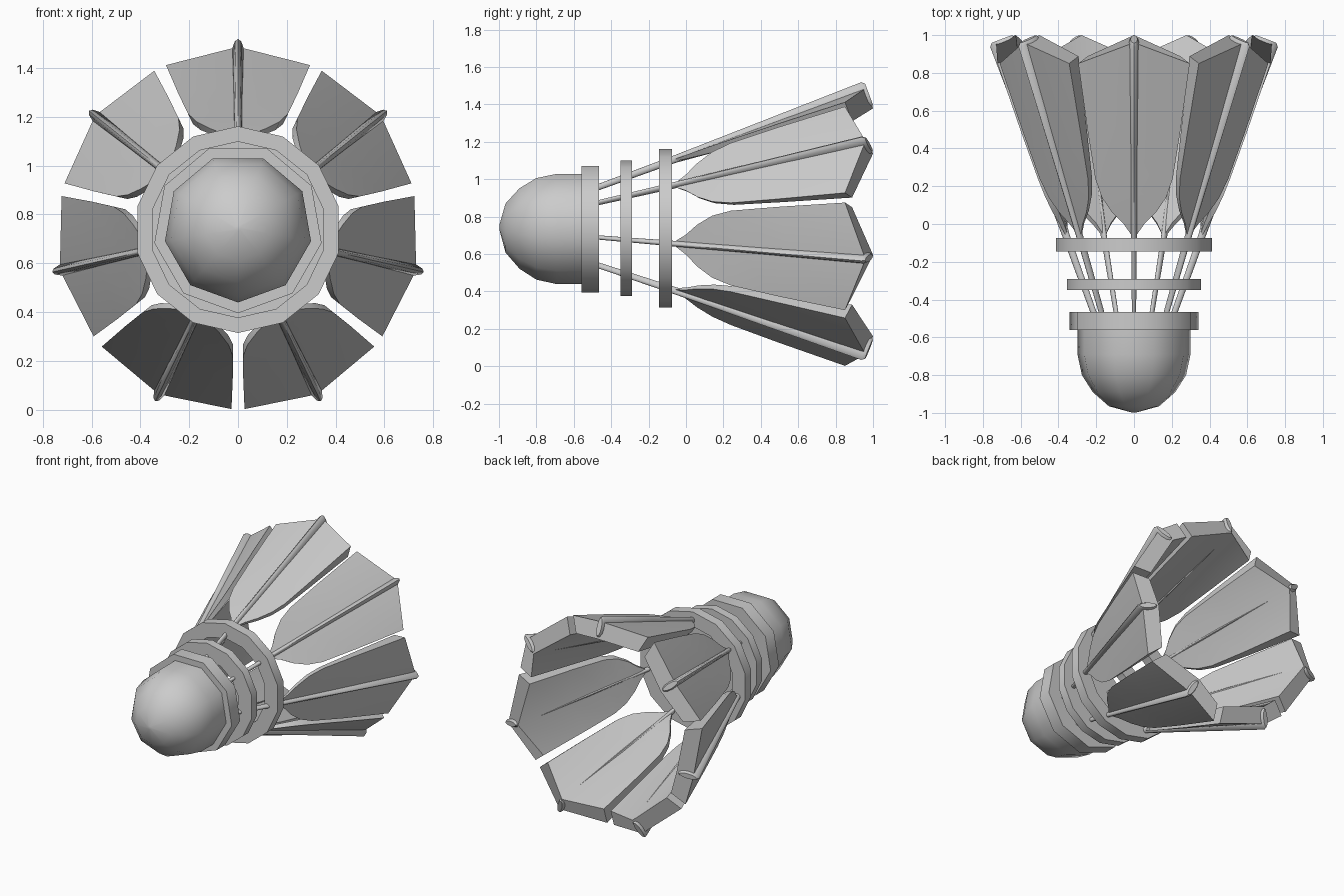
import bpy, bmesh, math

if "Cube" in bpy.data.objects:
    bpy.data.objects.remove(bpy.data.objects["Cube"])

CZ = 0.7375          # height of the long axis
FEATHERS = 7


def polar(r, y, a, cz=CZ):
    return (r * math.sin(a), y, cz + r * math.cos(a))


def finish(name, bm, smooth=None):
    bmesh.ops.remove_doubles(bm, verts=bm.verts, dist=1e-5)
    bmesh.ops.recalc_face_normals(bm, faces=bm.faces)
    me = bpy.data.meshes.new(name)
    bm.to_mesh(me)
    bm.free()
    ob = bpy.data.objects.new(name, me)
    bpy.context.collection.objects.link(ob)
    if smooth:
        bpy.ops.object.select_all(action='DESELECT')
        ob.select_set(True)
        bpy.context.view_layer.objects.active = ob
        bpy.ops.object.shade_smooth_by_angle(angle=math.radians(smooth))
    return ob


def loft(bm, loops, caps=True):
    rings = [[bm.verts.new(p) for p in loop] for loop in loops]
    n = len(rings[0])
    for a, b in zip(rings, rings[1:]):
        for i in range(n):
            j = (i + 1) % n
            bm.faces.new((a[i], a[j], b[j], b[i]))
    if caps:
        bm.faces.new(rings[0])
        bm.faces.new(rings[-1])


def lathe(name, profile, sides, offset=0.0, cz=CZ, closed=False, smooth=None):
    bm = bmesh.new()
    angles = [offset + 2 * math.pi * i / sides for i in range(sides)]
    pts = profile + profile[:1] if closed else profile
    loft(bm, [[polar(r, y, a, cz) for a in angles] for y, r in pts], not closed)
    return finish(name, bm, smooth)


# Cork: nine-sided dome and its flat collar
lathe("cork", [(-0.998, 0.012), (-0.965, 0.135), (-0.89, 0.222), (-0.80, 0.28),
               (-0.69, 0.304), (-0.52, 0.304)], 9, math.pi / 9, 0.743, smooth=50)
lathe("cork_collar", [(-0.56, 0.348), (-0.465, 0.348)], 9, math.pi / 9, 0.743,
      smooth=50)

# Binding rings around the stems
for name, y0, y1, r0, r1 in (("small_ring", -0.35, -0.29, 0.25, 0.3625),
                             ("large_ring", -0.145, -0.075, 0.32, 0.4235)):
    lathe(name, [(y0, r0), (y0, r1), (y1, r1), (y1, r0)], 14, closed=True,
          smooth=50)


# Feathers: direction along the spine and inward normal, in (y, radius)
SLOPE = 0.372
L = math.hypot(1, SLOPE)
NY, NR = SLOPE / L, -1 / L


def spine_r(y):
    return 0.392 + SLOPE * y


# spine y, edge y, half width, edge drop, thickness
STATIONS = [(-0.06, -0.06, 0.012, 0.0, 0.012),
            (0.0, 0.0, 0.055, 0.0, 0.022),
            (0.07, 0.06, 0.115, 0.0, 0.03),
            (0.16, 0.14, 0.17, 0.002, 0.038),
            (0.27, 0.24, 0.205, 0.006, 0.048),
            (0.55, 0.49, 0.245, 0.016, 0.075),
            (0.96, 0.85, 0.295, 0.034, 0.115)]

# Spine sections: y, half width, reach outward, reach inward
SPINE = [(-0.5, 0.011, 0.018, 0.014), (-0.06, 0.015, 0.02, 0.02),
         (0.4, 0.019, 0.028, 0.066), (0.95, 0.026, 0.038, 0.112),
         (0.966, 0.018, 0.024, 0.095)]


def to_world(r, y, t, a):
    # radius, y and tangential offset, turned about the axis
    s, c = math.sin(a), math.cos(a)
    return (r * s + t * c, y, CZ + r * c - t * s)


for k in range(FEATHERS):
    ang = 2 * math.pi * k / FEATHERS

    # Vane: shallow V, thickening towards the open end
    bm = bmesh.new()
    loops = []
    for yc, ye, w, drop, th in STATIONS:
        rc, re, te = spine_r(yc), spine_r(ye) - drop, th * 0.95
        wi = w - 0.45 * te
        loops.append([to_world(r, y, t, ang) for r, y, t in (
            (re, ye, -w), (rc, yc, 0), (re, ye, w),
            (re + NR * te, ye + NY * te, wi),
            (rc + NR * th, yc + NY * th, 0),
            (re + NR * te, ye + NY * te, -wi))])
    loft(bm, loops)
    finish(f"feather_vane_{k + 1}", bm, 50)

    # Spine: tapered stem, deep oval towards the open end
    bm = bmesh.new()
    loops = []
    for y, w, out, inn in SPINE:
        loop = []
        for i in range(12):
            b = 2 * math.pi * i / 12
            d = (inn - out) / 2 + (inn + out) / 2 * math.cos(b)
            loop.append(to_world(spine_r(y) + NR * d, y + NY * d,
                                 w * math.sin(b), ang))
        loops.append(loop)
    loft(bm, loops)
    finish(f"feather_spine_{k + 1}", bm, 50)
